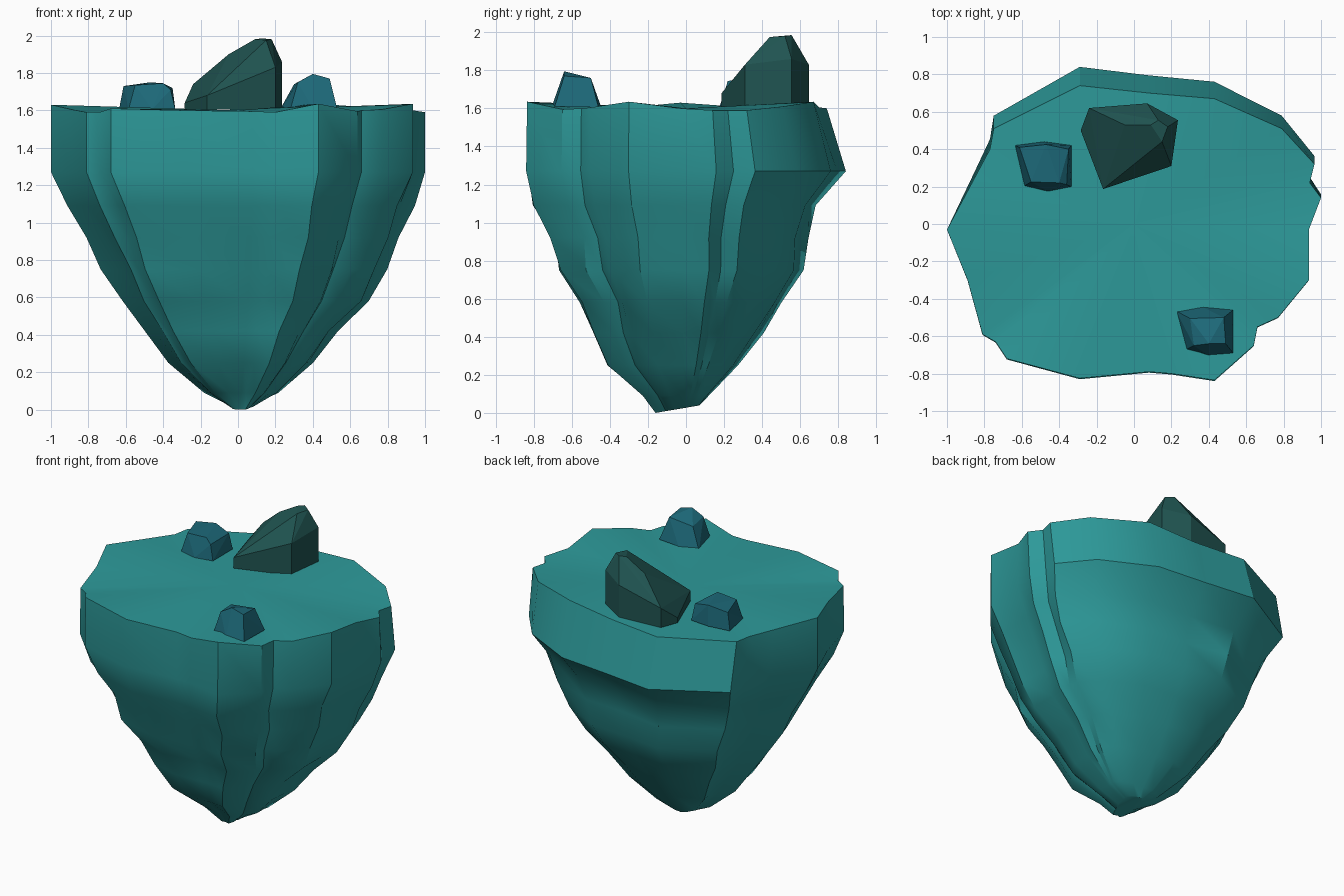
import bpy, bmesh, math, random

if "Cube" in bpy.data.objects:
    bpy.data.objects.remove(bpy.data.objects["Cube"])

random.seed(4)


def material(name, rgb):
    m = bpy.data.materials.new(name)
    m.diffuse_color = (*rgb, 1)
    m.use_nodes = True
    m.node_tree.nodes["Principled BSDF"].inputs["Base Color"].default_value = m.diffuse_color
    return m


def add_object(name, bm, mat):
    bmesh.ops.recalc_face_normals(bm, faces=bm.faces)
    mesh = bpy.data.meshes.new(name)
    bm.to_mesh(mesh)
    bm.free()
    ob = bpy.data.objects.new(name, mesh)
    bpy.context.collection.objects.link(ob)
    mesh.materials.append(mat)
    return ob


def hull_rock(name, points, mat):
    bm = bmesh.new()
    for p in points:
        bm.verts.new(p)
    res = bmesh.ops.convex_hull(bm, input=bm.verts)
    loose = [v for v in bm.verts if not v.link_faces]
    bmesh.ops.delete(bm, geom=loose, context='VERTS')
    bmesh.ops.dissolve_limit(bm, angle_limit=math.radians(4), verts=bm.verts, edges=bm.edges)
    return add_object(name, bm, mat)


teal = material("teal_stone", (0.026, 0.32, 0.32))
dark = material("dark_stone", (0.014, 0.088, 0.082))
blue = material("blue_stone", (0.012, 0.14, 0.19))

# Island rim outline: x, y, rim height
rim = [(.43, -.835, 1.635), (.64, -.65, 1.595), (.66, -.55, 1.60), (.77, -.50, 1.605),
       (.935, -.30, 1.635), (.935, -.03, 1.60), (1.0, .14, 1.59), (.94, .22, 1.59),
       (.965, .32, 1.59), (.79, .51, 1.61), (.43, .67, 1.635), (.08, .70, 1.605),
       (-.29, .74, 1.60), (-.75, .51, 1.60), (-.77, .40, 1.60), (-.85, .25, 1.61),
       (-1.0, -.03, 1.63), (-.89, -.30, 1.605), (-.81, -.59, 1.59), (-.74, -.63, 1.59),
       (-.68, -.72, 1.61), (-.29, -.825, 1.60), (.08, -.79, 1.595), (.2, -.80, 1.59)]

# Levels below the rim: z, extent to left, right, front, back
levels = [(1.27, 1.0, 1.0, .84, .84), (1.09, .91, .94, .82, .70), (.92, .82, .87, .71, .64),
          (.75, .73, .79, .68, .63), (.58, .63, .70, .56, .51), (.42, .51, .53, .50, .41),
          (.25, .37, .40, .42, .28), (.09, .18, .22, .23, .12), (0, .04, .09, .16, .07)]

bm = bmesh.new()
rings = [[bm.verts.new(p) for p in rim]]
for i, (z, xl, xr, yf, yb) in enumerate(levels):
    ring = []
    for x, y, _ in rim:
        sx = xr if x > 0 else xl
        sy = yb / .74 if y > 0 else yf / .835
        k = 1 + (random.uniform(-.035, .01) if 0 < i < 8 else 0)
        px, py = x * sx * k, y * sy * k
        pz = z if i < 8 else .17 * (py + .16)
        ring.append(bm.verts.new((px, py, pz)))
    rings.append(ring)
n = len(rim)
for a, b in zip(rings, rings[1:]):
    for j in range(n):
        k = (j + 1) % n
        bm.faces.new((a[j], b[j], b[k], a[k]))
# Walkable top and small underside tip
centre = bm.verts.new((0, 0, 1.60))
for j in range(n):
    bm.faces.new((rings[0][j], rings[0][(j + 1) % n], centre))
bm.faces.new(rings[-1][::-1])
island = add_object("island_body", bm, teal)
bpy.context.view_layer.objects.active = island
island.select_set(True)
bpy.ops.object.shade_smooth_by_angle(angle=math.radians(32))

# Large boulder
base = [(-.285, .50), (-.24, .62), (.07, .645), (.235, .555), (.20, .31), (-.165, .187)]
heights = [1.64, 1.74, 1.83, 1.86, 1.83, 1.68]
pts = [(x, y, 1.605) for x, y in base] + [(x, y, h) for (x, y), h in zip(base, heights)]
pts += [(-.05, .53, 1.90), (.09, .53, 1.98), (.13, .555, 1.985), (.18, .52, 1.98), (.15, .44, 1.975)]
hull_rock("large_boulder", pts, dark)

# Small rocks
hull_rock("left_rock", [
    (-.635, .42, 1.61), (-.48, .44, 1.61), (-.335, .42, 1.605), (-.335, .20, 1.605),
    (-.46, .175, 1.605), (-.585, .205, 1.605), (-.612, .41, 1.73), (-.47, .425, 1.75),
    (-.35, .40, 1.72), (-.36, .21, 1.71), (-.40, .22, 1.745), (-.55, .225, 1.735)], blue)
hull_rock("front_rock", [
    (.225, -.465, 1.605), (.37, -.445, 1.605), (.53, -.46, 1.605), (.53, -.69, 1.61),
    (.40, -.705, 1.61), (.28, -.67, 1.605), (.30, -.505, 1.74), (.48, -.50, 1.76),
    (.49, -.64, 1.77), (.40, -.64, 1.795), (.32, -.65, 1.75)], blue)
